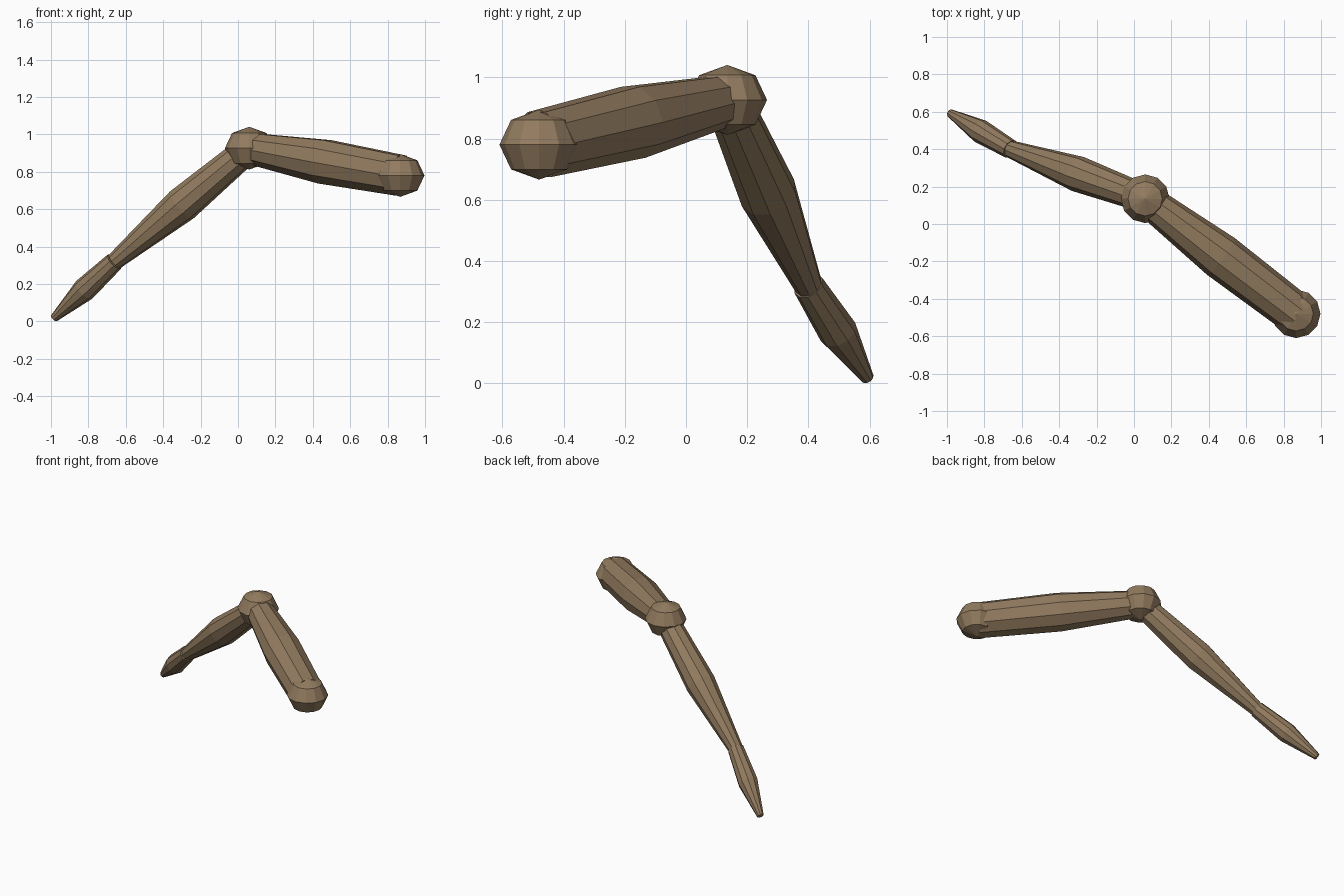
import bpy
import bmesh
import math
from mathutils import Vector

if "Cube" in bpy.data.objects:
    bpy.data.objects.remove(bpy.data.objects["Cube"])

wood = bpy.data.materials.new("brown wood")
wood.diffuse_color = (0.29, 0.2, 0.115, 1)
wood.use_nodes = True
wood.node_tree.nodes["Principled BSDF"].inputs["Base Color"].default_value = wood.diffuse_color

SHOULDER = Vector((0.867, -0.48, 0.78))
ELBOW = Vector((0.06, 0.135, 0.926))
WRIST = Vector((-0.66, 0.40, 0.32))
TIP = Vector((-0.984, 0.593, 0.017))


def finish(name, bm):
    bmesh.ops.recalc_face_normals(bm, faces=bm.faces[:])
    mesh = bpy.data.meshes.new(name)
    bm.to_mesh(mesh)
    bm.free()
    mesh.materials.append(wood)
    obj = bpy.data.objects.new(name, mesh)
    bpy.context.collection.objects.link(obj)
    return obj


def limb(name, start, end, radii, sides=10):
    """Tapered closed tube with evenly spaced rings along its axis."""
    bm = bmesh.new()
    turn = (end - start).to_track_quat('Z', 'Y')
    rings = []
    for i, r in enumerate(radii):
        centre = start.lerp(end, i / (len(radii) - 1))
        angles = [2 * math.pi * k / sides for k in range(sides)]
        rings.append([bm.verts.new(centre + turn @ Vector(
            (r * math.cos(a), r * math.sin(a), 0))) for a in angles])
    for low, high in zip(rings, rings[1:]):
        for k in range(sides):
            n = (k + 1) % sides
            bm.faces.new((low[k], low[n], high[n], high[k]))
    bm.faces.new(rings[0])
    bm.faces.new(rings[-1])
    return finish(name, bm)


def joint(name, centre):
    """Faceted, slightly flattened ball."""
    bm = bmesh.new()
    bmesh.ops.create_uvsphere(bm, u_segments=12, v_segments=4, radius=0.13)
    for v in bm.verts:
        v.co.z *= 0.88
    obj = finish(name, bm)
    obj.location = centre
    return obj


# Ball joints
joint("shoulder_joint", SHOULDER)
joint("elbow_joint", ELBOW)

# Arm segments, each thickest at its middle
limb("upper_arm", SHOULDER, ELBOW, (0.113, 0.123, 0.085))
limb("forearm", ELBOW, WRIST, (0.075, 0.096, 0.047))
limb("hand", WRIST, TIP, (0.052, 0.064, 0.022))
